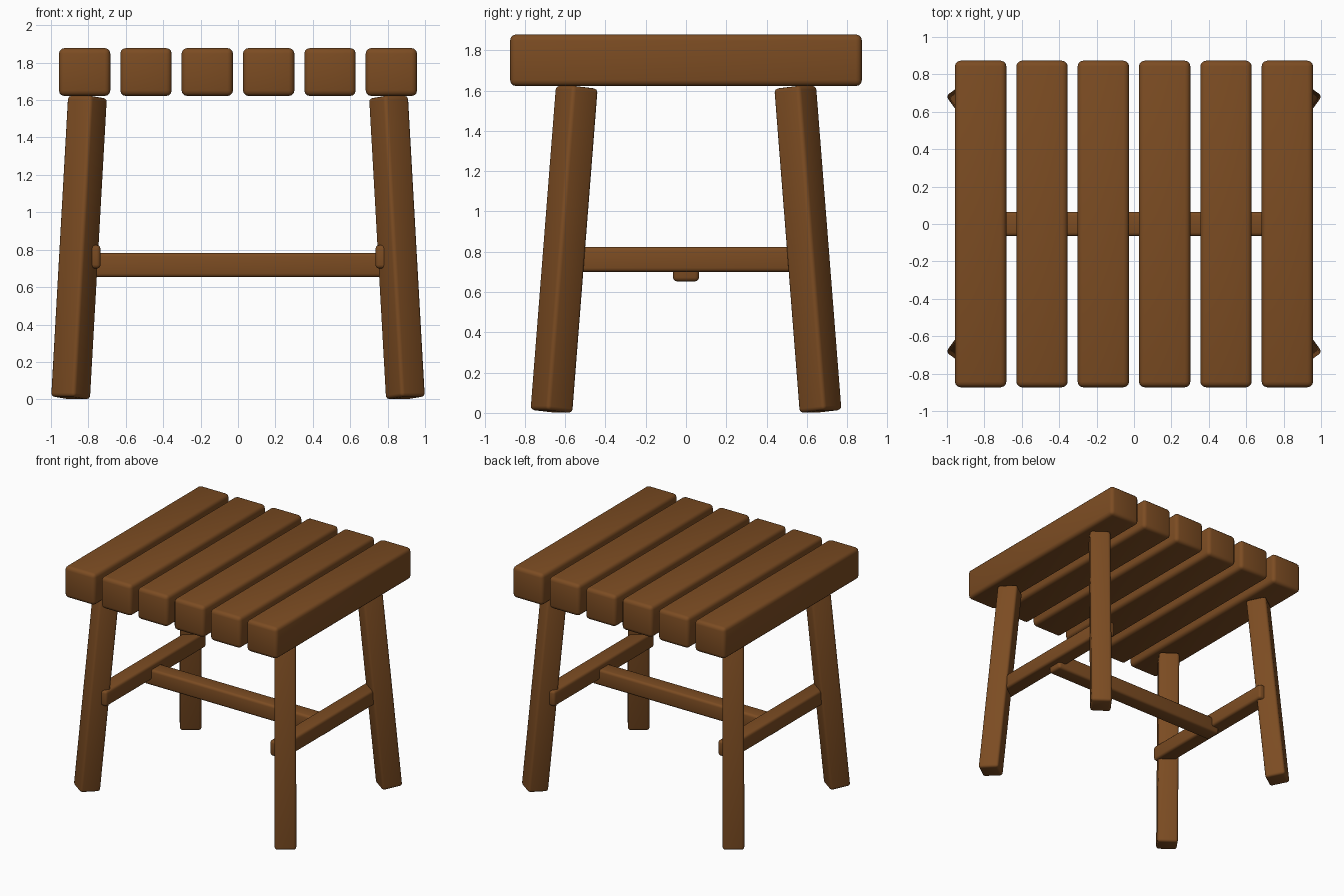
import bpy
import math
from mathutils import Matrix, Vector

old = bpy.data.objects.get("Cube")
if old:
    bpy.data.objects.remove(old, do_unlink=True)

# Single brown wood colour
COLOUR = (0.2, 0.072, 0.016, 1.0)
wood = bpy.data.materials.new("brown_wood")
wood.use_nodes = True
wood.diffuse_color = COLOUR
bsdf = next(n for n in wood.node_tree.nodes if n.type == 'BSDF_PRINCIPLED')
bsdf.inputs["Base Color"].default_value = COLOUR
bsdf.inputs["Roughness"].default_value = 0.8


def beam(name, size, location, rotation=Matrix.Identity(4), radius=0.02):
    """Wooden beam with rounded edges."""
    bpy.ops.mesh.primitive_cube_add(size=1)
    obj = bpy.context.object
    obj.name = name
    obj.data.transform(Matrix.Diagonal((*size, 1)))
    obj.matrix_world = Matrix.Translation(Vector(location)) @ rotation
    obj.data.materials.append(wood)
    bevel = obj.modifiers.new("rounded_edges", 'BEVEL')
    bevel.width = radius
    bevel.segments = 3
    bpy.ops.object.modifier_apply(modifier=bevel.name)
    bpy.ops.object.shade_smooth_by_angle(angle=math.radians(40))
    return obj


# Seat slats, running front to back
for i in range(6):
    x = (i - 2.5) * 0.328
    beam(f"seat_slat_{i + 1}", (0.275, 1.746, 0.256), (x, 0, 1.75), radius=0.03)

# Splayed legs, each turned to face the way it leans
TILT = math.radians(5.5)
for sx, side in ((1, "left"), (-1, "right")):
    for sy, end in ((-1, "front"), (1, "back")):
        turn = math.atan2(sy * 0.81, sx * 0.58)
        rotation = Matrix.Rotation(turn, 4, 'Z') @ Matrix.Rotation(-TILT, 4, 'Y')
        beam(f"{end}_{side}_leg", (0.16, 0.16, 1.617),
             (sx * 0.85, sy * 0.605, 0.812), rotation)

    # Side stretcher joining the front and back legs
    beam(f"{side}_stretcher", (0.13, 1.29, 0.125), (sx * 0.80, 0, 0.762))

# Cross stretcher joining the side stretchers
beam("cross_stretcher", (1.62, 0.13, 0.13), (0, 0, 0.718))
